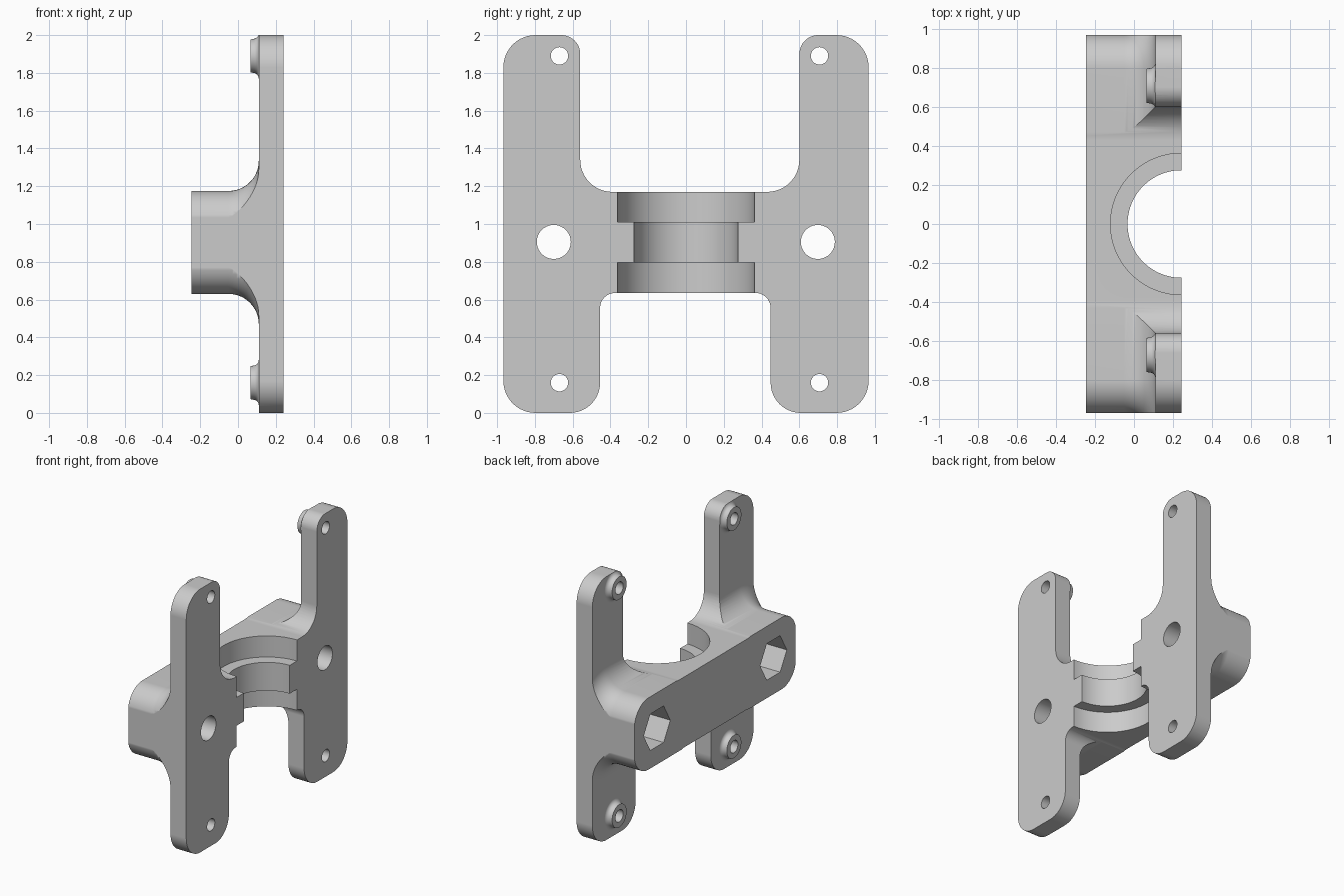
import bpy, bmesh
from math import cos, sin, pi, sqrt, tan
from mathutils import Vector

if "Cube" in bpy.data.objects:
    bpy.data.objects.remove(bpy.data.objects["Cube"])

grey = bpy.data.materials.new("plain grey")
grey.use_nodes = True
colour = (0.6, 0.6, 0.6, 1)
grey.diffuse_color = colour
grey.node_tree.nodes["Principled BSDF"].inputs["Base Color"].default_value = colour


def loft(name, rings):
    """Closed solid skinned through a list of rings with equal point counts."""
    bm = bmesh.new()
    loops = [[bm.verts.new(p) for p in ring] for ring in rings]
    n = len(loops[0])
    for a, b in zip(loops, loops[1:]):
        for i in range(n):
            j = (i + 1) % n
            bm.faces.new((a[i], a[j], b[j], b[i]))
    bm.faces.new(loops[0][::-1])
    bm.faces.new(loops[-1])
    bmesh.ops.recalc_face_normals(bm, faces=bm.faces)
    mesh = bpy.data.meshes.new(name)
    bm.to_mesh(mesh)
    bm.free()
    mesh.materials.append(grey)
    ob = bpy.data.objects.new(name, mesh)
    bpy.context.collection.objects.link(ob)
    return ob


def circle_x(x, y, z, r, n=40):
    return [(x, y + r * cos(2 * pi * i / n), z + r * sin(2 * pi * i / n)) for i in range(n)]


def circle_z(x, z, r, n=96):
    return [(x + r * cos(2 * pi * i / n), r * sin(2 * pi * i / n), z) for i in range(n)]


def rounded(corners, steps=12):
    """Round each (y, z, radius) corner of an outline, inside or outside."""
    pts = []
    for i, (y, z, r) in enumerate(corners):
        p = Vector((y, z))
        u = (Vector(corners[i - 1][:2]) - p).normalized()
        v = (Vector(corners[(i + 1) % len(corners)][:2]) - p).normalized()
        centre = p + (u + v) * r
        for k in range(steps + 1):
            t = pi / 2 * k / steps
            pts.append(centre - v * r * cos(t) - u * r * sin(t))
    return pts


def combine(target, other, operation):
    bpy.context.view_layer.objects.active = target
    mod = target.modifiers.new(operation.lower(), 'BOOLEAN')
    mod.object, mod.operation, mod.solver = other, operation, 'EXACT'
    bpy.ops.object.modifier_apply(modifier=mod.name)
    bpy.data.objects.remove(other)


# Bar that flares through a cove into the wide mounting plate
PLATE_X, COVE, BAR_R = 0.11, 0.16, 0.17


def bar_ring(x, d):
    y, z0, z1, r = 0.97 + d, 0.63 - d, 1.175 + d, BAR_R + d
    outline = rounded([(-y, z0, r), (y, z0, r), (y, z1, r), (-y, z1, r)])
    return [(x, p.x, p.y) for p in outline]


rings = [bar_ring(-0.3, 0)]
for k in range(13):
    t = pi / 2 * k / 12
    rings.append(bar_ring(PLATE_X - COVE + COVE * sin(t), COVE * (1 - cos(t))))
rings += [bar_ring(PLATE_X, 1.2), bar_ring(0.3, 1.2)]
bracket = loft("bracket", rings)

# Coved bosses around the four screw holes
screws = [(y, z) for y in (-0.67, 0.707) for z in (0.16, 1.89)]
for y, z in screws:
    boss = [circle_x(0.065, y, z, 0.087)]
    for k in range(7):
        t = pi / 2 * k / 6
        boss.append(circle_x(0.08 + 0.03 * sin(t), y, z, 0.09 + 0.03 * (1 - cos(t))))
    boss.append(circle_x(0.16, y, z, 0.12))
    combine(bracket, loft("boss", boss), 'UNION')

# Trim everything to the four-armed outline
outline = rounded([
    (-0.967, 0, 0.17), (-0.455, 0, 0.16), (-0.455, 0.635, 0.08),
    (0.448, 0.635, 0.08), (0.448, 0, 0.16), (0.967, 0, 0.17),
    (0.967, 2, 0.17), (0.6, 2, 0.1), (0.6, 1.17, 0.17),
    (-0.56, 1.17, 0.17), (-0.56, 2, 0.1), (-0.967, 2, 0.17)])
trim = loft("trim", [[(x, p.x, p.y) for p in outline] for x in (-0.245, 0.242)])
combine(bracket, trim, 'INTERSECT')

# Stepped half-round seat
steps = [(0.4, 0.362), (0.795, 0.362), (0.795, 0.275),
         (1.01, 0.275), (1.01, 0.362), (1.4, 0.362)]
combine(bracket, loft("seat", [circle_z(0.242, z, r) for z, r in steps]), 'DIFFERENCE')

# Screw holes, then bolt holes with hexagonal nut pockets at the back
for y, z in screws:
    combine(bracket, loft("screw_hole", [circle_x(x, y, z, 0.046) for x in (-0.4, 0.4)]),
            'DIFFERENCE')
for y in (-0.70, 0.698):
    combine(bracket, loft("bolt_hole", [circle_x(x, y, 0.905, 0.09) for x in (-0.4, 0.4)]),
            'DIFFERENCE')
    combine(bracket, loft("nut_pocket", [circle_x(x, y, 0.905, 0.16, 6) for x in (-0.4, -0.02)]),
            'DIFFERENCE')

# Smooth the curved faces, keep the edges crisp
bpy.ops.object.select_all(action='DESELECT')
bracket.select_set(True)
bpy.context.view_layer.objects.active = bracket
bpy.ops.object.shade_smooth_by_angle(angle=pi / 6)
bracket.modifiers.new("even_normals", 'WEIGHTED_NORMAL').keep_sharp = True
